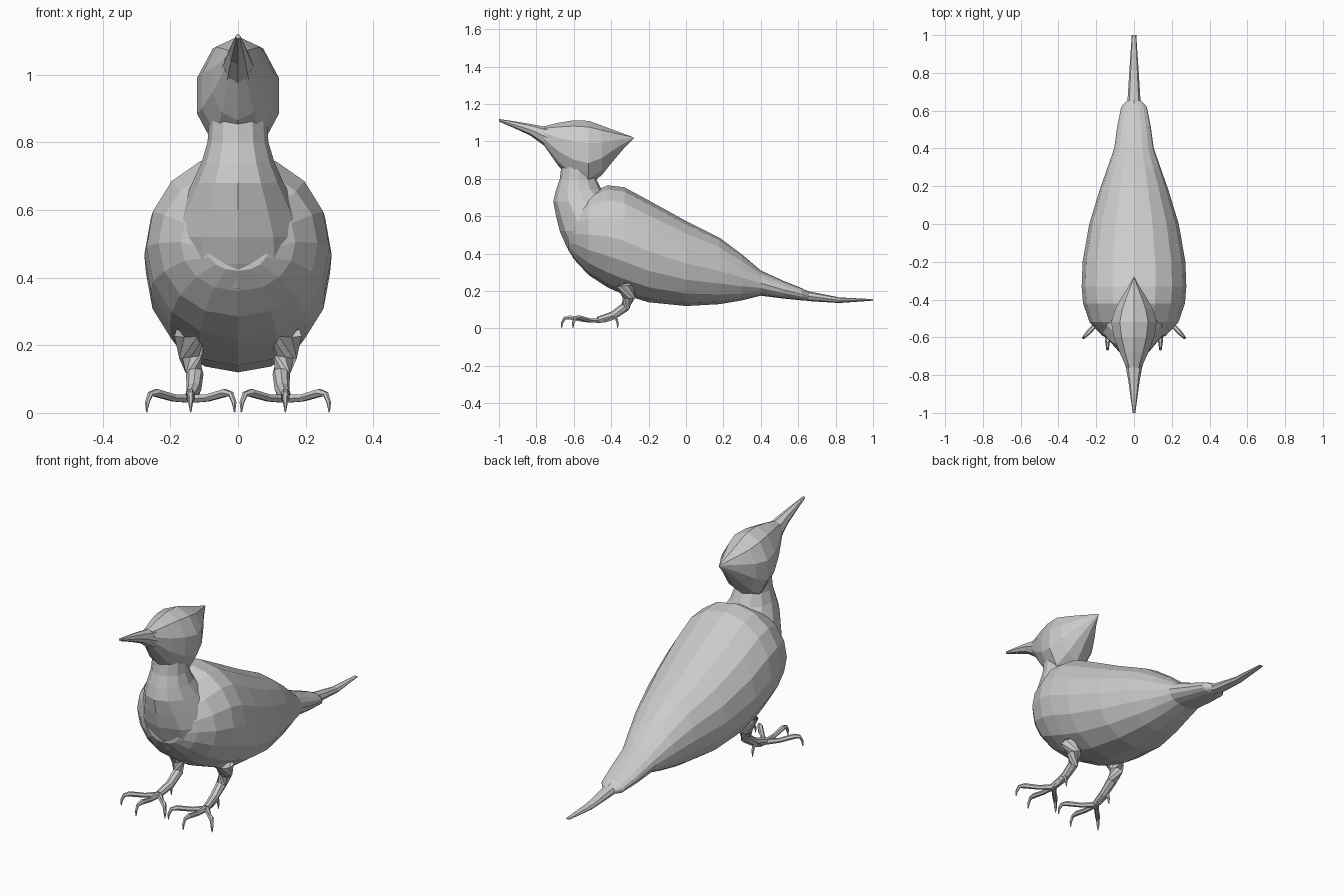
import bpy, bmesh
from math import sin, cos, pi
from mathutils import Vector

cube = bpy.data.objects.get("Cube")
if cube:
    bpy.data.objects.remove(cube)

grey = bpy.data.materials.new("plain grey")
grey.use_nodes = True
color = (0.6, 0.6, 0.6, 1)
grey.diffuse_color = color
grey.node_tree.nodes["Principled BSDF"].inputs["Base Color"].default_value = color


def skin(bm, rings):
    """Bridge equal rings of points and cap both ends."""
    loops = [[bm.verts.new(p) for p in ring] for ring in rings]
    n = len(loops[0])
    for a, b in zip(loops, loops[1:]):
        for i in range(n):
            j = (i + 1) % n
            bm.faces.new((a[i], a[j], b[j], b[i]))
    bm.faces.new(loops[0])
    bm.faces.new(loops[-1])


def finish(name, bm, mirror=False):
    bmesh.ops.recalc_face_normals(bm, faces=bm.faces)
    mesh = bpy.data.meshes.new(name)
    bm.to_mesh(mesh)
    bm.free()
    mesh.materials.append(grey)
    ob = bpy.data.objects.new(name, mesh)
    bpy.context.collection.objects.link(ob)
    if mirror:
        ob.modifiers.new("mirror", 'MIRROR')
    return ob


def loft(name, stations, upright=False, sides=12, fullness=1.0):
    """Stations are (position, high, low, half width) along y, or along z if upright."""
    rings = []
    for pos, high, low, half in stations:
        ring = []
        for i in range(sides):
            a = 2 * pi * i / sides
            s, c = sin(a), cos(a)
            x = half * abs(s) ** fullness * (1 if s > 0 else -1)
            v = (high + low) / 2 + c * (high - low) / 2
            ring.append((x, v, pos) if upright else (x, pos, v))
        rings.append(ring)
    bm = bmesh.new()
    skin(bm, rings)
    return finish(name, bm)


def tube(bm, path, radii, sides=6):
    """Tapering limb through the given points."""
    pts = [Vector(p) for p in path]
    rings = []
    for i, p in enumerate(pts):
        d = pts[min(i + 1, len(pts) - 1)] - pts[max(i - 1, 0)]
        q = d.to_track_quat('Z', 'Y')
        rings.append([p + q @ Vector((cos(2 * pi * k / sides), sin(2 * pi * k / sides), 0)) * radii[i]
                      for k in range(sides)])
    skin(bm, rings)


# Plump body with folded wings, ending in the wing tips
loft("body", [
    (-0.63, 0.55, 0.42, 0.09), (-0.59, 0.65, 0.36, 0.17), (-0.52, 0.72, 0.285, 0.235),
    (-0.42, 0.765, 0.22, 0.27), (-0.33, 0.755, 0.18, 0.277), (-0.2, 0.685, 0.14, 0.272),
    (0.0, 0.575, 0.12, 0.237), (0.18, 0.485, 0.13, 0.182), (0.3, 0.395, 0.15, 0.14),
    (0.4, 0.31, 0.175, 0.105), (0.52, 0.255, 0.16, 0.088), (0.62, 0.215, 0.15, 0.068),
    (0.655, 0.195, 0.155, 0.035)], sides=16, fullness=0.92)

# Breast rising into the neck
loft("breast_and_neck", [
    (0.30, -0.46, -0.25, 0.10), (0.37, -0.6, -0.2, 0.18), (0.44, -0.64, -0.2, 0.215),
    (0.52, -0.675, -0.22, 0.21), (0.60, -0.695, -0.28, 0.175), (0.68, -0.71, -0.38, 0.135),
    (0.74, -0.695, -0.45, 0.108), (0.80, -0.675, -0.48, 0.09), (0.88, -0.665, -0.48, 0.085)],
    upright=True)

# Head swept back into a pointed crest
loft("head_and_crest", [
    (-0.76, 1.08, 0.98, 0.042), (-0.68, 1.10, 0.865, 0.08), (-0.60, 1.113, 0.79, 0.112),
    (-0.52, 1.11, 0.765, 0.127), (-0.45, 1.085, 0.82, 0.105), (-0.39, 1.062, 0.895, 0.07),
    (-0.33, 1.04, 0.965, 0.03), (-0.28, 1.022, 1.016, 0.002)], sides=10)

# Long tapering beak
loft("beak", [
    (-0.72, 1.085, 0.94, 0.055), (-0.76, 1.08, 0.978, 0.043), (-0.83, 1.093, 1.03, 0.03),
    (-0.92, 1.108, 1.072, 0.018), (-1.0, 1.12, 1.106, 0.007)], sides=8)

# Narrow tail below the wing tips
loft("tail", [
    (0.4, 0.28, 0.18, 0.06), (0.66, 0.198, 0.146, 0.034), (0.82, 0.166, 0.136, 0.024),
    (1.0, 0.157, 0.149, 0.012)], sides=8)

# Legs, bent at the joint
bm = bmesh.new()
tube(bm, [(0.145, -0.32, 0.30), (0.143, -0.325, 0.23), (0.14, -0.305, 0.165),
          (0.128, -0.325, 0.115), (0.13, -0.39, 0.07), (0.14, -0.47, 0.045)],
     [0.07, 0.05, 0.034, 0.026, 0.022, 0.018], sides=8)
finish("legs", bm, mirror=True)

# Three front toes and one hind toe, each with a hooked claw
bm = bmesh.new()
root = Vector((0.14, -0.465, 0.042))
for dx, dy in ((0.13, -0.14), (0, -0.2), (-0.13, -0.14), (0, 0.1)):
    path = [root + Vector((dx * t, dy * t, dz)) for t, dz in
            ((0, 0), (0.38, 0.002), (0.78, 0.017), (0.92, 0.013), (0.99, -0.012), (1, -0.04))]
    tube(bm, path, [0.014, 0.012, 0.013, 0.009, 0.007, 0.002])
finish("toes", bm, mirror=True)
